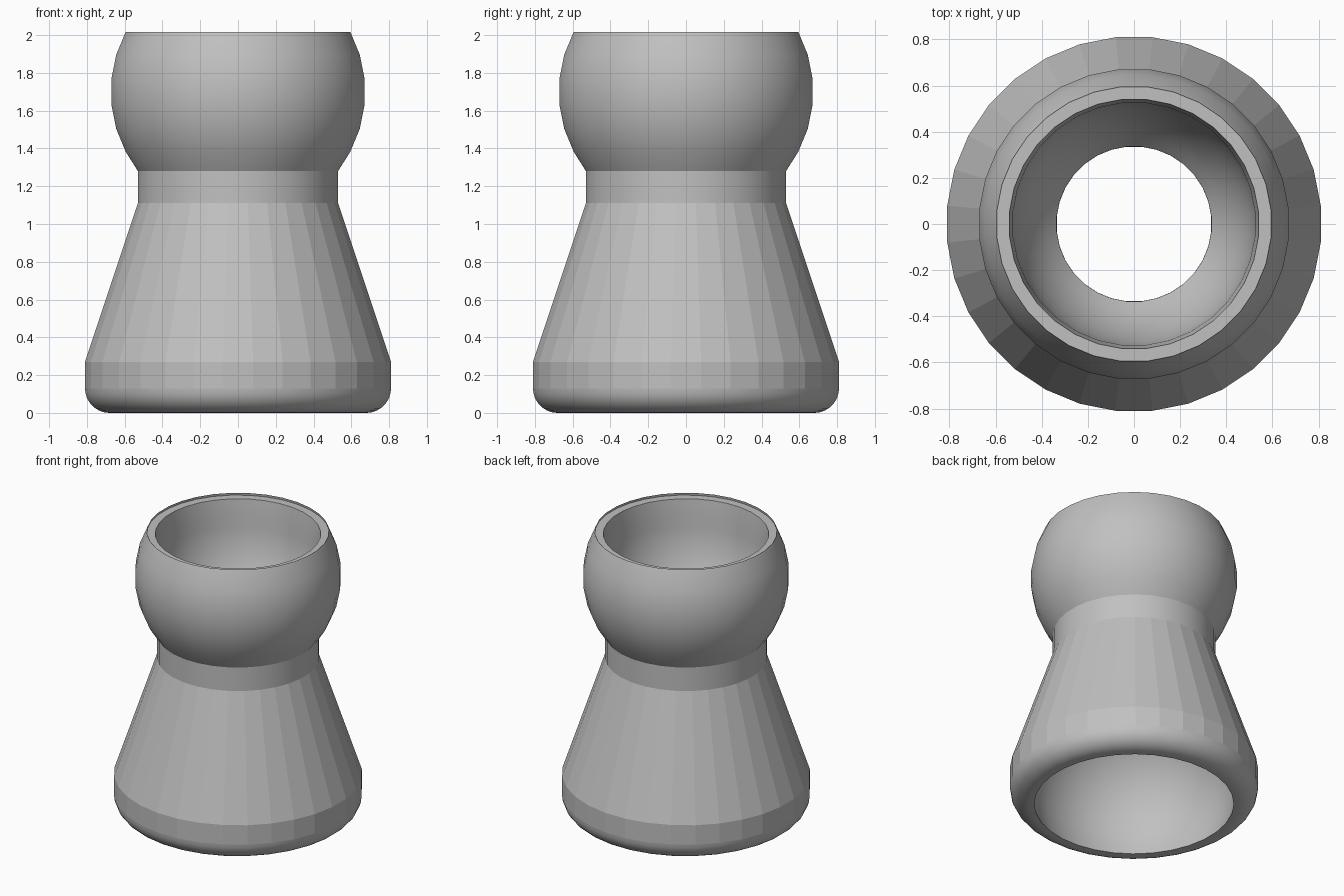
import bpy
import bmesh
from math import sin, cos, pi, radians

SIDES = 32

cube = bpy.data.objects.get("Cube")
if cube:
    bpy.data.objects.remove(cube)

grey = bpy.data.materials.new("plain grey")
grey.use_nodes = True
colour = (0.53, 0.53, 0.53, 1)
grey.diffuse_color = colour
grey.node_tree.nodes["Principled BSDF"].inputs["Base Color"].default_value = colour


def arc(centre_r, centre_z, rad_r, rad_z, start, end, steps):
    """Profile points (radius, height) along an elliptical arc, angles in degrees."""
    angles = [radians(start + (end - start) * i / steps) for i in range(steps + 1)]
    return [(centre_r + rad_r * cos(a), centre_z + rad_z * sin(a)) for a in angles]


# Outside wall: rounded foot, band, cone, neck, cut ball
foot = arc(0.68, 0.13, 0.13, 0.13, -90, 0, 8)
cone = [(0.81, 0.27), (0.53, 1.11)]
ball = [(0.53, 1.28)] + arc(0, 1.70, 0.674, 0.674, -28.125, 28.125, 5)[0:]
rim = [(0.597, 2.0), (0.54, 2.0)]

# Inside wall: cup, straight throat, round socket open at the bottom
cup = arc(0, 1.88, 0.525, 0.70, 0, -50.3, 8)
socket = arc(0, 0.20, 0.68, 0.68, 60.5, -17, 12)
profile = foot + cone + ball + rim + cup + socket

# Revolve the closed profile
bm = bmesh.new()
rings = []
for radius, height in profile:
    r = radius / cos(pi / SIDES)
    ring = []
    for i in range(SIDES):
        a = 2 * pi * (i + 0.5) / SIDES
        ring.append(bm.verts.new((r * cos(a), r * sin(a), height)))
    rings.append(ring)
for k, low in enumerate(rings):
    high = rings[(k + 1) % len(rings)]
    for i in range(SIDES):
        j = (i + 1) % SIDES
        bm.faces.new((low[i], low[j], high[j], high[i]))
bmesh.ops.recalc_face_normals(bm, faces=bm.faces)

mesh = bpy.data.meshes.new("connector_body")
bm.to_mesh(mesh)
bm.free()
mesh.materials.append(grey)
body = bpy.data.objects.new("connector_body", mesh)
bpy.context.collection.objects.link(body)

# Smooth the round parts, keep the band and cone faceted
bpy.context.view_layer.objects.active = body
body.select_set(True)
bpy.ops.object.shade_smooth_by_angle(angle=radians(30))
first = (len(foot) - 1) * SIDES
for face in mesh.polygons[first:first + 2 * SIDES]:
    face.use_smooth = False
